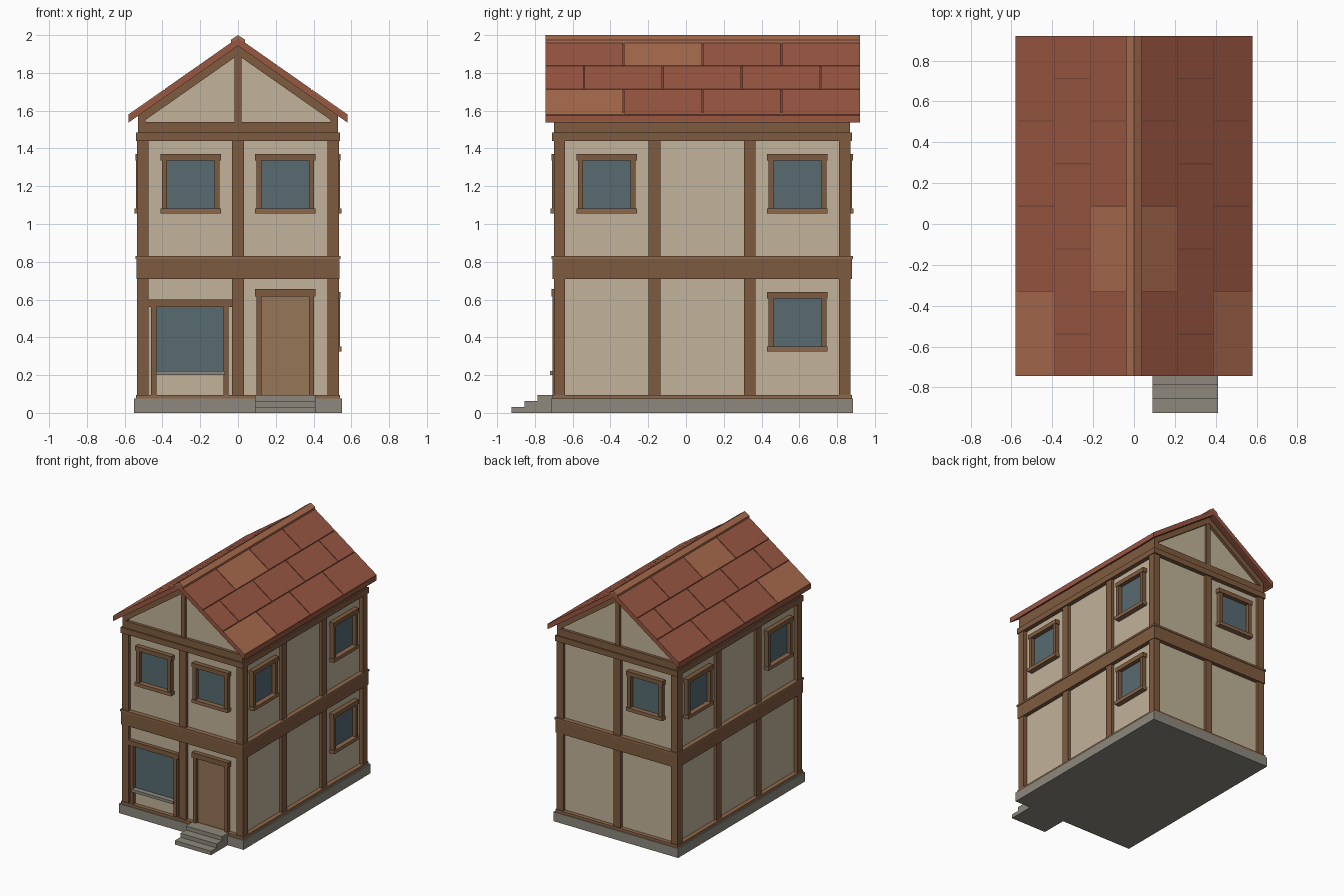
import bpy, bmesh

if "Cube" in bpy.data.objects:
    bpy.data.objects.remove(bpy.data.objects["Cube"])

def material(name, r, g, b):
    m = bpy.data.materials.new(name)
    m.diffuse_color = (r, g, b, 1)
    m.use_nodes = True
    m.node_tree.nodes["Principled BSDF"].inputs["Base Color"].default_value = m.diffuse_color
    return m

PLASTER = material("plaster", 0.54, 0.45, 0.32)
WOOD = material("timber", 0.21, 0.105, 0.05)
TRIM = material("light_timber", 0.27, 0.14, 0.07)
DOOR = material("door_wood", 0.30, 0.18, 0.095)
GLASS = material("glass", 0.095, 0.145, 0.165)
STONE = material("stone", 0.27, 0.25, 0.21)
TILE = material("roof_tile", 0.32, 0.095, 0.055)
PALE = material("pale_roof_tile", 0.39, 0.145, 0.075)
DECK = material("roof_deck", 0.20, 0.065, 0.04)

def prism(name, profile, y0, y1, mat):
    """Extrude an (x, z) profile along y."""
    bm = bmesh.new()
    face = bm.faces.new([bm.verts.new((x, y0, z)) for x, z in profile])
    ext = bmesh.ops.extrude_face_region(bm, geom=[face])
    verts = [v for v in ext["geom"] if isinstance(v, bmesh.types.BMVert)]
    bmesh.ops.translate(bm, verts=verts, vec=(0, y1 - y0, 0))
    bmesh.ops.recalc_face_normals(bm, faces=bm.faces)
    me = bpy.data.meshes.new(name)
    bm.to_mesh(me)
    bm.free()
    me.materials.append(mat)
    ob = bpy.data.objects.new(name, me)
    bpy.context.collection.objects.link(ob)
    return ob

def box(name, x0, x1, y0, y1, z0, z1, mat):
    return prism(name, [(x0, z0), (x1, z0), (x1, z1), (x0, z1)], y0, y1, mat)

# Plaster wall planes
WX, WF, WB = 0.505, -0.675, 0.845

def on_wall(wall, name, u0, u1, depth, z0, z1, mat):
    """Box standing proud of a wall; u is x on front/back and y on the sides."""
    if wall == "front":
        return box(name, u0, u1, WF - depth, WF + 0.01, z0, z1, mat)
    if wall == "back":
        return box(name, u0, u1, WB - 0.01, WB + depth, z0, z1, mat)
    if wall == "right":
        return box(name, WX - 0.01, WX + depth, u0, u1, z0, z1, mat)
    return box(name, -WX - depth, -WX + 0.01, u0, u1, z0, z1, mat)

def window(wall, c, z):
    """Window centred at c, with its sill underside at z."""
    on_wall(wall, "window_glass", c - 0.13, c + 0.13, 0.004, z + 0.02, z + 0.285, GLASS)
    on_wall(wall, "window_header", c - 0.16, c + 0.16, 0.038, z + 0.28, z + 0.315, WOOD)
    on_wall(wall, "window_sill", c - 0.16, c + 0.16, 0.043, z, z + 0.027, TRIM)
    for s in (-1, 1):
        a, b = sorted((c + s * 0.125, c + s * 0.153))
        on_wall(wall, "window_jamb", a, b, 0.035, z + 0.025, z + 0.285, WOOD)

# Foundation, walls and entrance steps
box("foundation", -0.55, 0.55, -0.715, 0.885, 0, 0.075, STONE)
box("sill_beam", -0.54, 0.54, -0.708, 0.878, 0.075, 0.095, TRIM)
box("walls", -WX, WX, WF, WB, 0.09, 1.54, PLASTER)
for i in range(3):
    box("step", 0.09, 0.41, -0.925 + i * 0.069, -0.70, i * 0.032, (i + 1) * 0.032, STONE)

# Corner posts and horizontal beams
for x in (-0.505, 0.505):
    for y in (-0.67, 0.84):
        box("corner_post", x - 0.03, x + 0.03, y - 0.03, y + 0.03, 0.09, 1.45, WOOD)
for name, z0, z1, e, mat in (("floor_beam", 0.71, 0.815, 0.033, WOOD),
                             ("floor_ledge", 0.815, 0.83, 0.038, TRIM),
                             ("wall_plate", 1.44, 1.485, 0.035, WOOD),
                             ("tie_beam", 1.485, 1.54, 0.024, WOOD)):
    box(name, -WX - e, WX + e, WF - e, WB + e, z0, z1, mat)

# Intermediate posts
for wall, centres in (("front", [0]), ("back", [0]),
                      ("left", [-0.167, 0.337]), ("right", [-0.167, 0.337])):
    for c in centres:
        on_wall(wall, "wall_post", c - 0.031, c + 0.031, 0.024, 0.09, 1.45, WOOD)

# Windows
for wall, c, z in (("front", -0.25, 1.055), ("front", 0.25, 1.055), ("back", -0.25, 1.055),
                   ("left", -0.42, 1.055), ("left", 0.59, 1.055),
                   ("right", -0.42, 1.055), ("right", 0.59, 1.055), ("right", 0.59, 0.325)):
    window(wall, c, z)

# Shop window
on_wall("front", "shop_glass", -0.44, -0.07, 0.004, 0.21, 0.57, GLASS)
on_wall("front", "shop_header", -0.475, -0.03, 0.032, 0.56, 0.60, WOOD)
on_wall("front", "shop_sill", -0.435, -0.07, 0.045, 0.20, 0.222, STONE)
for a in (-0.46, -0.078):
    on_wall("front", "shop_jamb", a, a + 0.028, 0.03, 0.09, 0.565, WOOD)

# Door
on_wall("front", "door", 0.12, 0.38, 0.008, 0.09, 0.62, DOOR)
on_wall("front", "door_header", 0.09, 0.41, 0.038, 0.615, 0.655, WOOD)
for a in (0.097, 0.375):
    on_wall("front", "door_jamb", a, a + 0.028, 0.033, 0.09, 0.62, WOOD)

# Roof lines: height of the tile surface above x
SLOPE, PEAK = 0.70, 1.986
R0, R1 = -0.745, 0.92

def sloped(s, xa, xb, top, bottom):
    """Band parallel to the roof surface, between two depths below it."""
    z = lambda x, d: PEAK - SLOPE * x - d
    return [(s * xa, z(xa, top)), (s * xb, z(xb, top)), (s * xb, z(xb, bottom)), (s * xa, z(xa, bottom))]

# Gable infill, king posts and rake timbers
e = PEAK - 0.042
prism("gable", [(-WX, 1.53), (WX, 1.53), (WX, e - SLOPE * WX), (0, e), (-WX, e - SLOPE * WX)], WF, WB, PLASTER)
for wall in ("front", "back"):
    on_wall(wall, "king_post", -0.018, 0.018, 0.018, 1.53, 1.92, WOOD)
for s in (-1, 1):
    for y0, y1 in ((WF - 0.024, WF + 0.01), (WB - 0.01, WB + 0.024)):
        prism("rake_timber", sloped(s, 0, 0.53, 0.04, 0.092), y0, y1, WOOD)
    a, b = sorted((s * 0.49, s * 0.529))
    box("eave_plate", a, b, WF - 0.02, WB + 0.02, 1.535, 1.572, WOOD)

# Roof deck and staggered rows of tiles
full = [R0, -0.33, 0.087, 0.504, R1]
half = [R0, -0.54, -0.123, 0.295, 0.712, R1]
rows = ((0.392, 0.58, full, 0), (0.215, 0.387, half, None), (0.02, 0.21, full, 1))
for s in (-1, 1):
    prism("roof_deck", sloped(s, 0, 0.58, 0.007, 0.042), R0 + 0.002, R1 - 0.002, DECK)
    for xa, xb, cuts, pale in rows:
        for i in range(len(cuts) - 1):
            y0 = cuts[i] + (0.003 if i else 0)
            y1 = cuts[i + 1] - (0.003 if i < len(cuts) - 2 else 0)
            prism("roof_tile", sloped(s, xa, xb, 0, 0.008), y0, y1, PALE if i == pale else TILE)
    # Red barge edges and eave fascia
    for y0, y1 in ((R0, R0 + 0.01), (R1 - 0.01, R1)):
        prism("barge_edge", sloped(s, 0, 0.581, 0.004, 0.043), y0, y1, TILE)
    prism("eave_fascia", sloped(s, 0.565, 0.581, 0.004, 0.043), R0, R1, TILE)

# Ridge cap
prism("ridge_cap", [(-0.038, 1.945), (0.038, 1.945), (0.038, 1.975), (0, 2.0), (-0.038, 1.975)], R0, R1, PALE)
